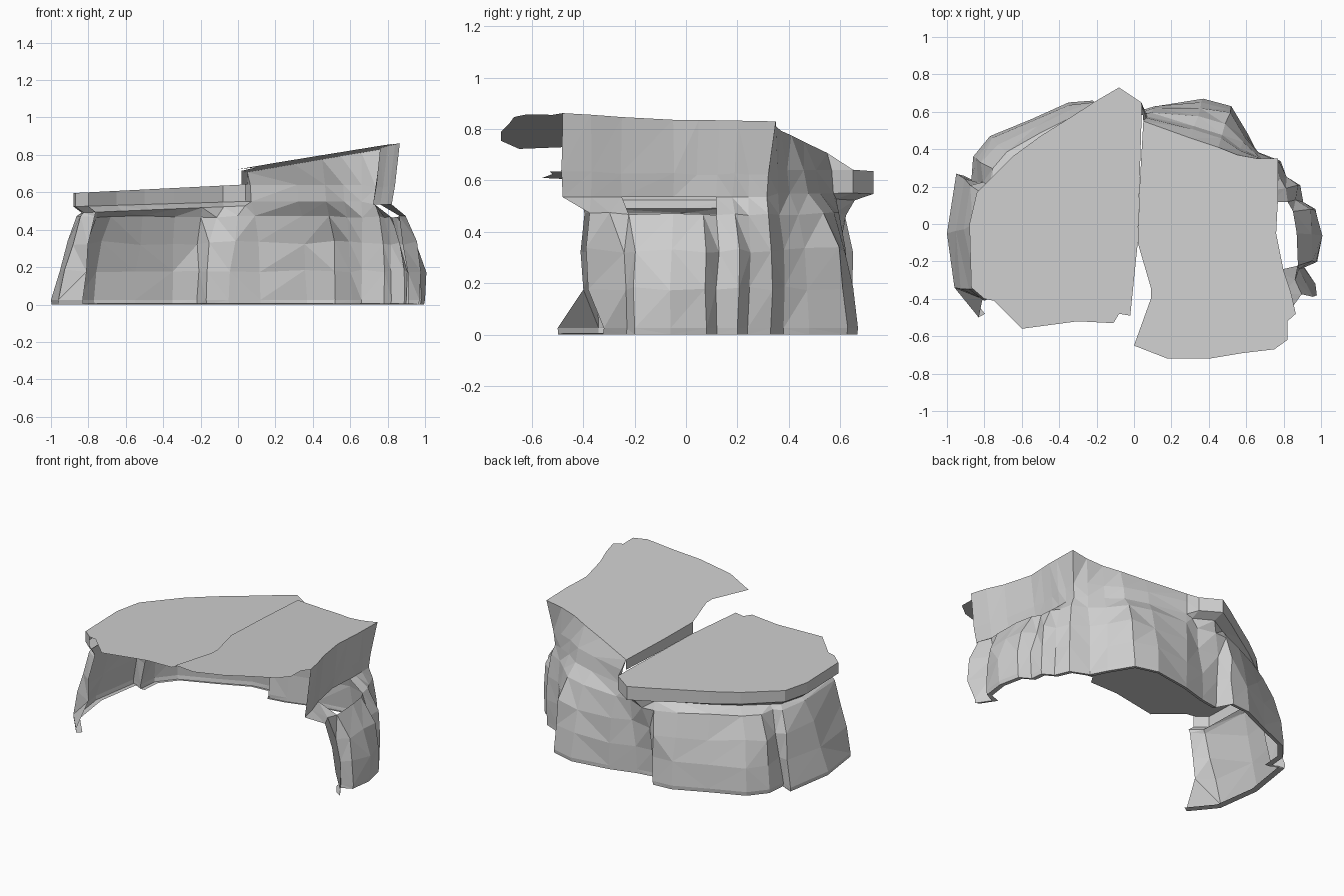
import bpy, bmesh, random
from mathutils import Vector

random.seed(4)
cube = bpy.data.objects.get("Cube")
if cube:
    bpy.data.objects.remove(cube)

stone = bpy.data.materials.new("grey_stone")
stone.use_nodes = True
GREY = (0.62, 0.62, 0.62, 1)
stone.diffuse_color = GREY
stone.node_tree.nodes["Principled BSDF"].inputs["Base Color"].default_value = GREY

# Foot of the cliff, from the right front end round the back to the left
FOOT = [(-.83, -.5), (-.96, -.34), (-1, -.05), (-.95, .27), (-.87, .23), (-.86, .36),
        (-.77, .47), (-.55, .56), (-.35, .65), (-.22, .66), (-.17, .56), (-.05, .58),
        (.12, .63), (.37, .67), (.52, .63), (.61, .48), (.66, .38), (.78, .33), (.82, .24),
        (.89, .2), (.9, .12), (.97, .08), (1, -.06), (.98, -.2), (.91, -.23), (.97, -.32)]
# Matching points on the slab edges: low slab, then high slab
LOW = [(-.8, -.4), (-.87, -.34), (-.88, 0), (-.84, .17), (-.79, .22), (-.73, .28),
       (-.65, .36), (-.5, .47), (-.34, .57), (-.2, .66), (-.08, .73), (.04, .65)]
HIGH = [(.05, .55), (.3, .46), (.45, .41), (.55, .37), (.66, .35), (.77, .35), (.77, .27),
        (.77, .2), (.77, .13), (.765, .05), (.76, -.05), (.8, -.25), (.84, -.37), (.865, -.48)]
# Free front edges of the slabs, right to left
LOW_FRONT = [(.04, .55), (.02, -.1), (-.02, -.49), (-.08, -.48), (-.11, -.53),
             (-.3, -.52), (-.6, -.56), (-.75, -.41)]
HIGH_FRONT = [(.82, -.52), (.82, -.62), (.75, -.67), (.58, -.69), (.4, -.72), (.18, -.72),
              (0, -.65), (.09, -.4), (.09, -.34), (.02, -.1), (.03, .2)]
BACK_FIRST, RIGHT_FIRST = 5, 17             # columns where the back and left flank start


def low_z(x, y):
    return .64 + .05 * x


def high_z(x, y):
    return .71 + .165 * x - .02 * y


def make(name, build):
    bm = bmesh.new()
    build(bm)
    mesh = bpy.data.meshes.new(name)
    bm.to_mesh(mesh)
    bm.free()
    mesh.materials.append(stone)
    obj = bpy.data.objects.new(name, mesh)
    bpy.context.collection.objects.link(obj)


def loft(bm, rings, skip=lambda row, col: False):
    """Join neighbouring open rings, bottom to top, with triangles."""
    rows = [[bm.verts.new(p) for p in ring] for ring in rings]
    for r, (a, b) in enumerate(zip(rows, rows[1:])):
        for i in range(len(a) - 1):
            if not skip(r, i):
                bm.faces.new((a[i], b[i], b[i + 1], a[i + 1]))
    bmesh.ops.triangulate(bm, faces=bm.faces[:])


def rough(p, amount):
    return p + Vector([random.uniform(-amount, amount) for _ in range(3)])


# Rings of the rim: top edge, overhang, neck
top, brow, neck = [], [], []
for i, (x, y) in enumerate(LOW + HIGH):
    foot = Vector((*FOOT[i], 0))
    inner = Vector((x * .95, y * (.9 if y > 0 else 1), 0))
    if i < len(LOW):
        t, b, n = Vector((x, y, low_z(x, y))), Vector((x, y, .55 + .03 * x)), inner
        n.z = .49 + .04 * (x + .9)
    elif i < RIGHT_FIRST:                   # high back rim flares out into the wall
        t = Vector((x, y, high_z(x, y)))
        b, n = t.lerp(foot, .22), t.lerp(foot, .3)
        b.z, n.z = .64, .55
    else:
        t, n = Vector((x, y, high_z(x, y))), inner
        n.z = .535
        b = rough(t.lerp(n, .7), .006)
    top.append(t)
    brow.append(b)
    neck.append(n)


# Wall rings between foot and neck, with blends for right flank, back and left flank
def wall_ring(height, blends, amount):
    ring = []
    for i, (x, y) in enumerate(FOOT):
        side = (i >= BACK_FIRST) + (i >= RIGHT_FIRST)
        p = Vector((x, y, 0)).lerp(neck[i], blends[side])
        p.z = height
        if height > .1:
            p.y = max(p.y, -.4)
            if i == len(FOOT) - 1:
                p.y = -.38
            p = rough(p, amount)
        ring.append(p)
    return ring


lip = [Vector((x * .96, y * .96, .005)) for x, y in FOOT]
wall = [lip,
        wall_ring(0, (.02, .02, .02), 0),
        wall_ring(.025, (0, 0, 0), 0),
        wall_ring(.18, (.25, .1, 0), .008),
        wall_ring(.33, (.55, .28, .15), .012),
        wall_ring(.47, (.85, .6, .48), .006),
        neck]

# Cliff wall, with an open gap above the left shoulder
last = len(wall) - 2
make("cliff_wall", lambda bm: loft(bm, wall, lambda r, c: r == last and 20 <= c <= 22))

# Overhanging rim under the slab edges
make("slab_rim", lambda bm: loft(bm, [neck, brow, top]))


# Thin tilted top slabs
def slab(outline, height):
    def build(bm):
        f = bm.faces.new([bm.verts.new((x, y, height(x, y))) for x, y in outline])
        f.normal_update()
        if f.normal.z < 0:
            f.normal_flip()
        bmesh.ops.triangulate(bm, faces=[f])
    return build


make("low_slab", slab(LOW + LOW_FRONT, low_z))
make("high_slab", slab(HIGH + HIGH_FRONT, high_z))

# Step face between the two slabs
step = [(.02, -.1), (.03, .2), (.05, .55)]
make("slab_step", lambda bm: loft(bm, [[(x, y, f(x, y)) for x, y in step]
                                       for f in (low_z, high_z)]))
